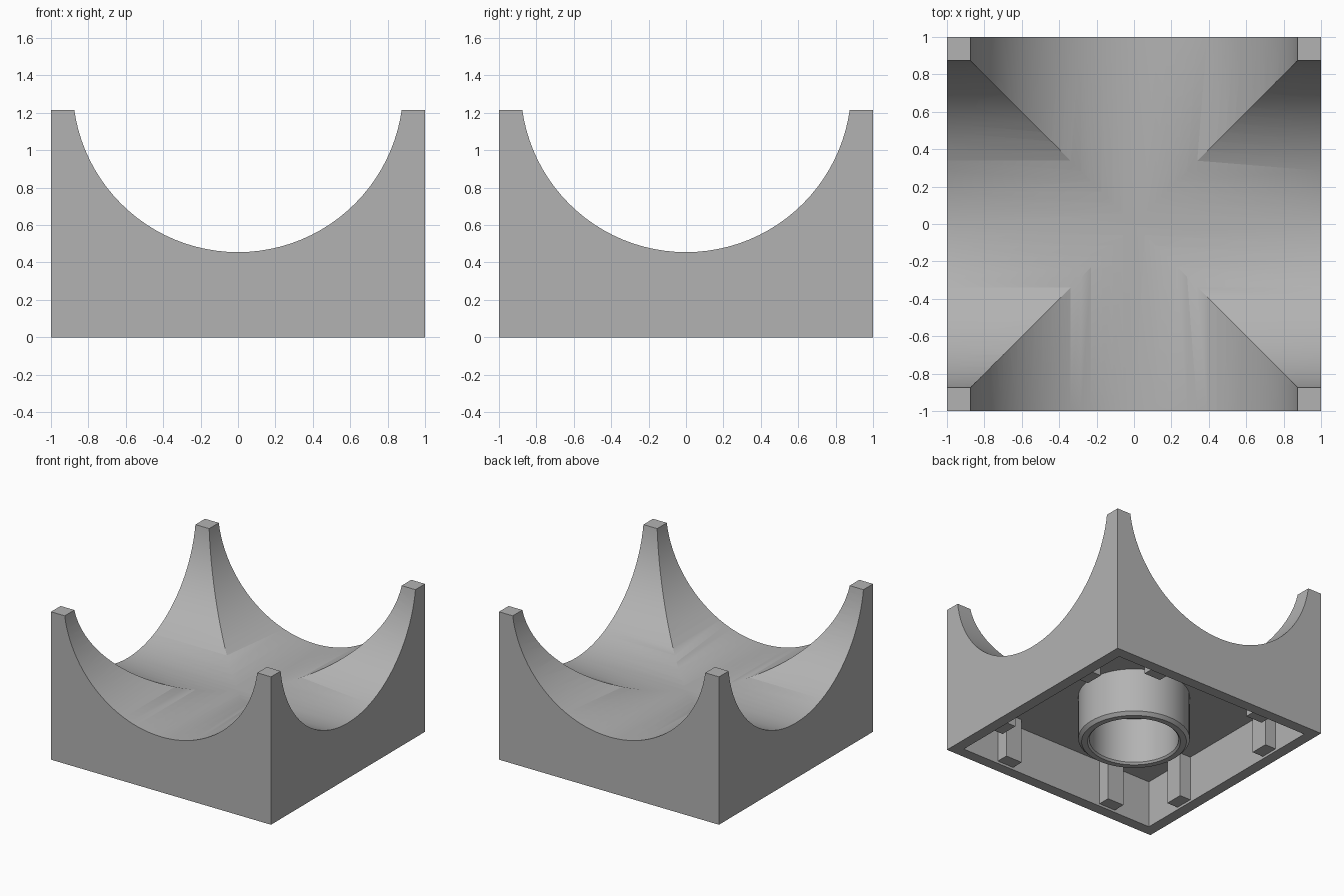
import bpy, bmesh, math
from mathutils import Matrix

if "Cube" in bpy.data.objects:
    bpy.data.objects.remove(bpy.data.objects["Cube"], do_unlink=True)

HEIGHT, WALL, ROOF = 1.215, 0.91, 0.39
ARC_R, ARC_Z = 0.884, 1.339

grey = bpy.data.materials.new("light_grey")
grey.use_nodes = True
grey.diffuse_color = (0.45, 0.45, 0.45, 1)
grey.node_tree.nodes["Principled BSDF"].inputs["Base Color"].default_value = grey.diffuse_color


def finish(bm, name):
    bmesh.ops.recalc_face_normals(bm, faces=bm.faces)
    mesh = bpy.data.meshes.new(name)
    bm.to_mesh(mesh)
    bm.free()
    mesh.materials.append(grey)
    obj = bpy.data.objects.new(name, mesh)
    bpy.context.collection.objects.link(obj)
    return obj


def box(name, low, high):
    bm = bmesh.new()
    size = [b - a for a, b in zip(low, high)]
    mid = [(a + b) / 2 for a, b in zip(low, high)]
    bmesh.ops.create_cube(bm, size=1, matrix=Matrix.Translation(mid) @ Matrix.Diagonal((*size, 1)))
    return finish(bm, name)


def arch_cutter(name, axis):
    bm = bmesh.new()
    place = Matrix.Translation((0, 0, ARC_Z)) @ Matrix.Rotation(math.pi / 2, 4, axis)
    bmesh.ops.create_cone(bm, cap_ends=True, segments=96, radius1=ARC_R, radius2=ARC_R,
                          depth=3, matrix=place)
    return finish(bm, name)


def select(obj):
    bpy.ops.object.select_all(action='DESELECT')
    obj.select_set(True)
    bpy.context.view_layer.objects.active = obj


def smooth(obj):
    select(obj)
    bpy.ops.object.shade_smooth_by_angle(angle=math.radians(30))


# Block with two crossing round troughs and a hollow underside
block = box("block", (-1, -1, 0), (1, 1, HEIGHT))
cutters = [arch_cutter("trough_along_y", 'X'), arch_cutter("trough_along_x", 'Y'),
           box("underside_hollow", (-WALL, -WALL, -0.5), (WALL, WALL, ROOF))]
select(block)
for cutter in cutters:
    cutter.hide_render = True
    mod = block.modifiers.new(cutter.name, 'BOOLEAN')
    mod.operation, mod.solver, mod.object = 'DIFFERENCE', 'EXACT', cutter
    bpy.ops.object.modifier_apply(modifier=mod.name)
    bpy.data.objects.remove(cutter, do_unlink=True)
smooth(block)

# Central tube, turned from a closed profile with a small chamfer at the foot
profile = [(0.336, ROOF), (0.336, 0.015), (0.35, 0), (0.395, 0), (0.42, 0.025), (0.42, ROOF)]
bm = bmesh.new()
points = [bm.verts.new((r, 0, z)) for r, z in profile]
edges = [bm.edges.new(pair) for pair in zip(points, points[1:])]
bmesh.ops.spin(bm, geom=points + edges, axis=(0, 0, 1), cent=(0, 0, 0),
               angle=math.tau, steps=64, use_merge=True)
bmesh.ops.remove_doubles(bm, verts=bm.verts, dist=0.0001)
smooth(finish(bm, "centre_tube"))

# Grip ribs, two on each inner wall
for side, label in enumerate(("right", "back", "left", "front")):
    for offset in (-0.5, 0.5):
        rib = box(f"grip_rib_{label}", (-WALL, offset - 0.075, 0.02), (-0.81, offset + 0.075, ROOF))
        rib.data.transform(Matrix.Rotation(-side * math.pi / 2, 4, 'Z'))
